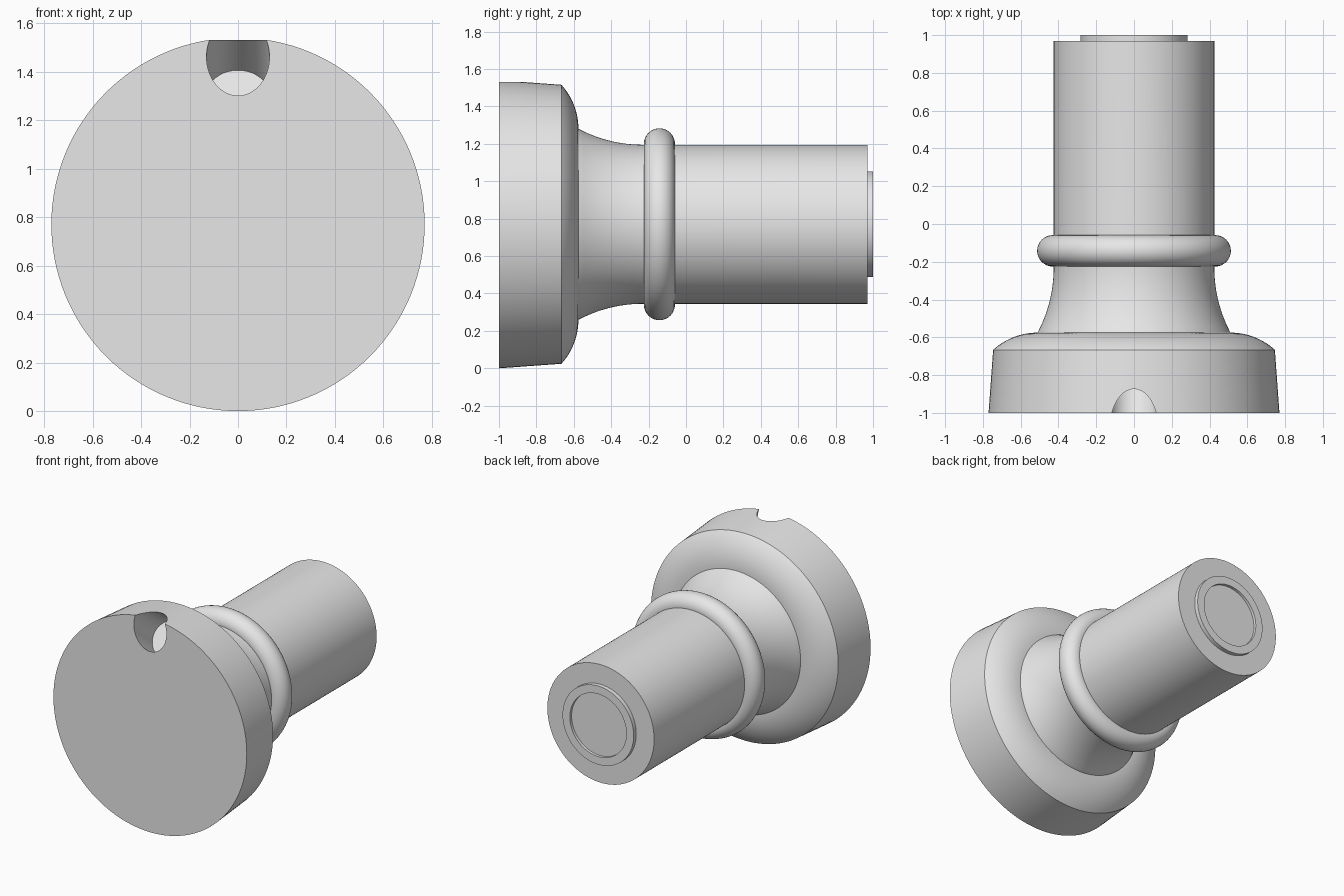
import bpy
import bmesh
import math
from mathutils import Matrix, Vector

default = bpy.data.objects.get("Cube")
if default:
    bpy.data.objects.remove(default, do_unlink=True)

AXIS_Z = 0.77      # height of the turning axis
SEGMENTS = 128

grey = bpy.data.materials.new("plain grey")
grey.diffuse_color = (0.8, 0.8, 0.8, 1)
grey.use_nodes = True
grey.node_tree.nodes["Principled BSDF"].inputs["Base Color"].default_value = (0.8, 0.8, 0.8, 1)


def arc(r, y, radius, start, end, steps):
    """Points (r, y) on an arc; 0 degrees is outward, 90 is toward +y."""
    angles = [math.radians(start + (end - start) * i / steps) for i in range(steps + 1)]
    return [(r + radius * math.cos(a), y + radius * math.sin(a)) for a in angles]


def lathe(name, profile, closed=False):
    """Turn a profile of (radius, y) points around the y axis."""
    bm = bmesh.new()
    rings = []
    for r, y in profile:
        turn = [2 * math.pi * i / SEGMENTS for i in range(SEGMENTS)]
        rings.append([bm.verts.new((r * math.sin(t), y, AXIS_Z + r * math.cos(t))) for t in turn])
    pairs = list(zip(rings, rings[1:]))
    if closed:
        pairs.append((rings[-1], rings[0]))
    else:
        bm.faces.new(rings[0])
        bm.faces.new(rings[-1])
    for a, b in pairs:
        for i in range(SEGMENTS):
            j = (i + 1) % SEGMENTS
            bm.faces.new((a[i], a[j], b[j], b[i]))
    bmesh.ops.recalc_face_normals(bm, faces=bm.faces)
    return make_object(name, bm)


def make_object(name, bm):
    mesh = bpy.data.meshes.new(name)
    bm.to_mesh(mesh)
    bm.free()
    mesh.materials.append(grey)
    obj = bpy.data.objects.new(name, mesh)
    bpy.context.collection.objects.link(obj)
    return obj


def select_only(obj):
    bpy.ops.object.select_all(action='DESELECT')
    obj.select_set(True)
    bpy.context.view_layer.objects.active = obj


# Turned body: round head, flared neck, straight shaft, recessed end boss
profile = [(0.77, -1.0)]
profile += arc(0.51, -0.926, 0.351, 47.8, 90, 14)       # rounded shoulder
profile += arc(1.163, -0.23, 0.738, 207.5, 180, 14)     # flared neck
profile += [(0.425, 0.97), (0.283, 0.97), (0.283, 1.0),
            (0.225, 1.0), (0.225, 0.98)]
body = lathe("turned_body", profile)

# Slanted blind hole drilled through the top front edge of the head
floor = Vector((0, -0.775, 1.30))
outward = Vector((0, -0.81, 0.58)).normalized()
length = 0.7
bm = bmesh.new()
bmesh.ops.create_cone(bm, cap_ends=True, segments=64, radius1=0.13, radius2=0.13, depth=length,
                      matrix=Matrix.Translation(floor + outward * length / 2)
                      @ outward.to_track_quat('Z', 'Y').to_matrix().to_4x4())
cutter = make_object("hole_cutter", bm)
cutter.hide_render = True
cut = body.modifiers.new("hole", 'BOOLEAN')
cut.operation = 'DIFFERENCE'
cut.solver = 'EXACT'
cut.object = cutter
select_only(body)
bpy.ops.object.modifier_apply(modifier=cut.name)
bpy.data.objects.remove(cutter, do_unlink=True)

# Rounded collar between neck and shaft
collar = lathe("collar_ring", arc(0.43, -0.142, 0.083, 0, 348.75, 31), closed=True)

for part in (body, collar):
    select_only(part)
    bpy.ops.object.shade_smooth_by_angle(angle=math.radians(30))
